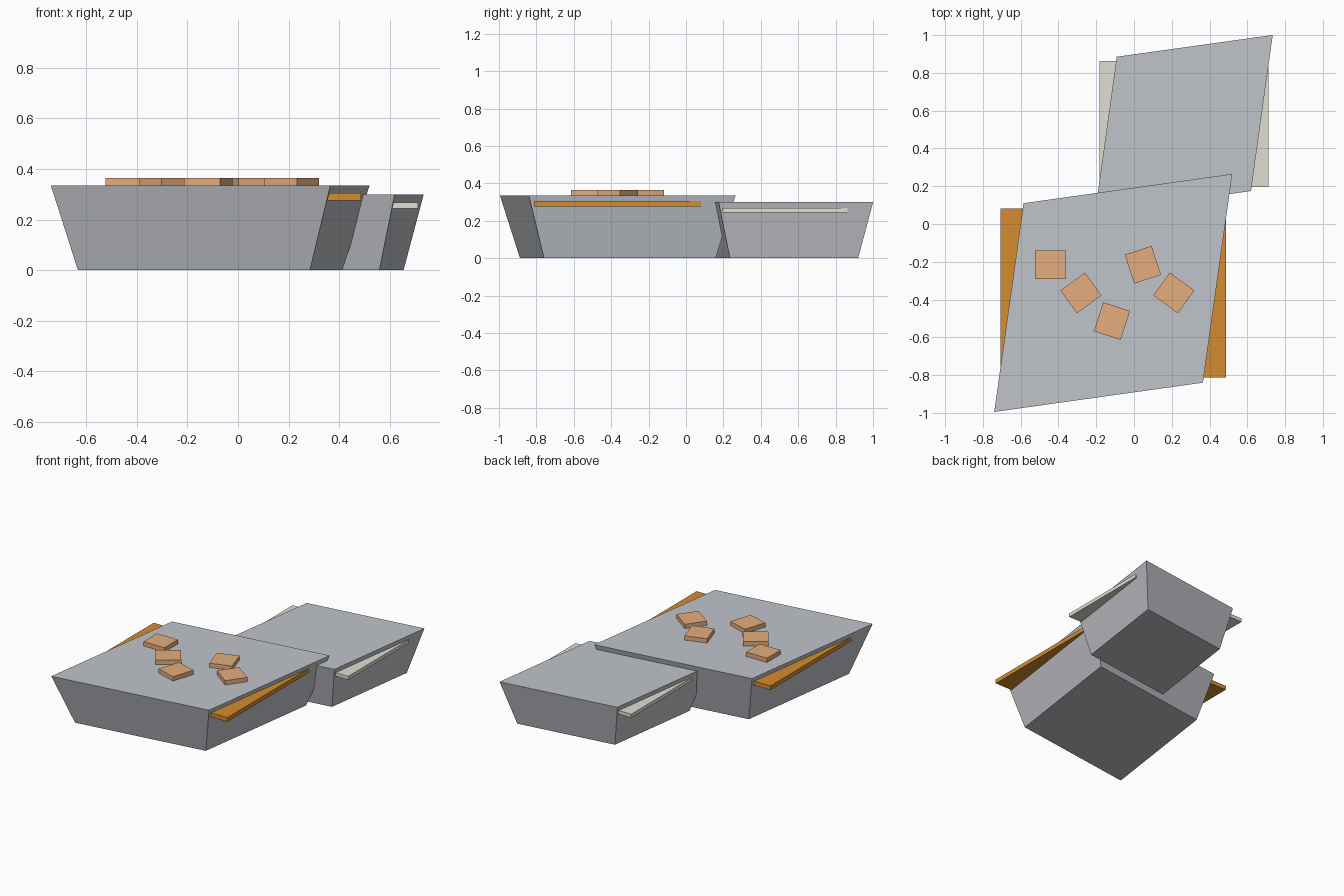
import bpy, bmesh
from math import radians, cos, sin
from mathutils import Matrix

if "Cube" in bpy.data.objects:
    bpy.data.objects.remove(bpy.data.objects["Cube"])


def material(name, colour):
    m = bpy.data.materials.new(name)
    m.diffuse_color = (*colour, 1)
    m.use_nodes = True
    m.node_tree.nodes["Principled BSDF"].inputs["Base Color"].default_value = m.diffuse_color
    return m


GREY = material("stone grey", (0.53, 0.55, 0.585))
AMBER = material("amber", (0.66, 0.26, 0.03))
PALE = material("pale grey", (0.75, 0.73, 0.65))
TAN = material("tan", (0.78, 0.42, 0.21))


def block(name, centre, u, v, z0, z1, mat, base=1.0):
    """Slab with plan edges u and v between two heights, bottom scaled by base."""
    bm = bmesh.new()
    bmesh.ops.create_cube(bm, size=1)
    for p in bm.verts:
        a, b, low = p.co.x, p.co.y, p.co.z < 0
        s = base if low else 1.0
        p.co = (centre[0] + s * (a * u[0] + b * v[0]),
                centre[1] + s * (a * u[1] + b * v[1]),
                z0 if low else z1)
    me = bpy.data.meshes.new(name)
    bm.to_mesh(me)
    bm.free()
    me.materials.append(mat)
    bpy.context.collection.objects.link(bpy.data.objects.new(name, me))


# Two tapered diamond-shaped platforms
MAIN, REAR = (-0.11, -0.365), (0.264, 0.53)
block("main_platform", MAIN, (1.105, 0.155), (0.155, 1.105), 0, 0.335, GREY, 0.83)
block("rear_platform", REAR, (0.826, 0.115), (0.115, 0.826), 0, 0.30, GREY, 0.83)

# Straight slabs poking out of the platform sides
block("main_slab", MAIN, (1.192, 0), (0, 0.893), 0.276, 0.305, AMBER)
block("rear_slab", REAR, (0.895, 0), (0, 0.668), 0.243, 0.268, PALE)

# Loose tiles on the main platform, each turned a further 36 degrees
L, W = 0.161, 0.149
spots = [(-0.444, -0.216), (-0.281, -0.365), (-0.117, -0.514), (0.047, -0.216), (0.211, -0.365)]
for i, spot in enumerate(spots):
    c, s = cos(radians(36 * i)), sin(radians(36 * i))
    block(f"tile_{i + 1}", spot, (L * c, L * s), (-W * s, W * c), 0.335, 0.365, TAN)
